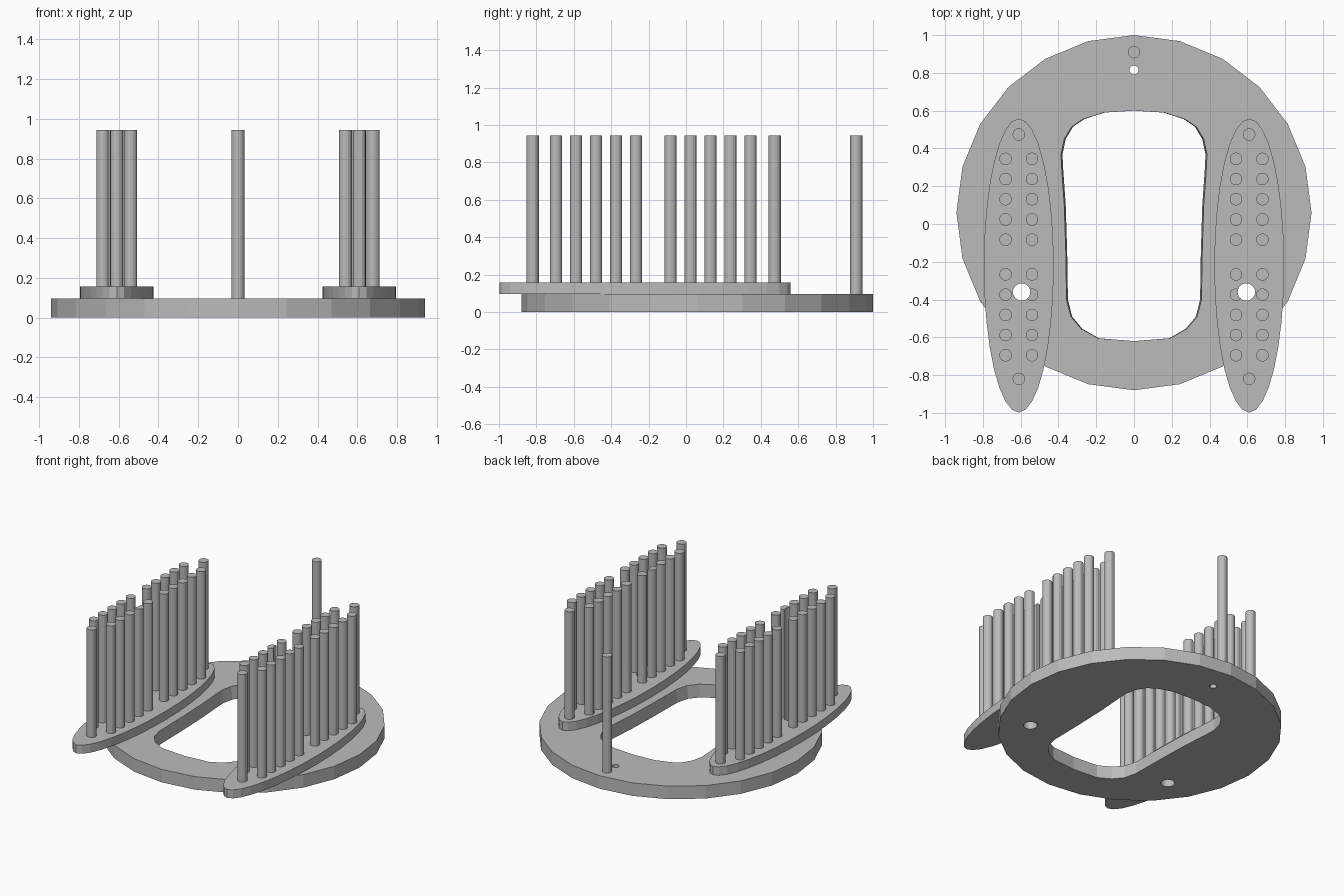
import bpy
import bmesh
from math import cos, sin, pi

cube = bpy.data.objects.get("Cube")
if cube:
    bpy.data.objects.remove(cube, do_unlink=True)

grey = bpy.data.materials.new("plain grey")
grey.use_nodes = True
colour = (0.5, 0.5, 0.5, 1)
grey.diffuse_color = colour
grey.node_tree.nodes["Principled BSDF"].inputs["Base Color"].default_value = colour


def ellipse(cx, cy, rx, ry, sides):
    return [(cx + rx * cos(2 * pi * i / sides), cy + ry * sin(2 * pi * i / sides))
            for i in range(sides)]


def prism(name, outline, z0, z1, base_inset=0.0):
    """Extrude an outline from z0 to z1, optionally narrowing it at the base."""
    bm = bmesh.new()
    low = [bm.verts.new((x * (1 - base_inset), y, z0)) for x, y in outline]
    high = [bm.verts.new((x, y, z1)) for x, y in outline]
    bm.faces.new(low)
    bm.faces.new(high)
    for i in range(len(outline)):
        j = (i + 1) % len(outline)
        bm.faces.new((low[i], low[j], high[j], high[i]))
    bmesh.ops.recalc_face_normals(bm, faces=bm.faces)
    mesh = bpy.data.meshes.new(name)
    bm.to_mesh(mesh)
    bm.free()
    mesh.materials.append(grey)
    obj = bpy.data.objects.new(name, mesh)
    bpy.context.collection.objects.link(obj)
    return obj


def cut(obj, cutter):
    """Subtract the cutter and bake the result into the mesh."""
    mod = obj.modifiers.new("cut", 'BOOLEAN')
    mod.operation = 'DIFFERENCE'
    mod.solver = 'EXACT'
    mod.object = cutter
    bpy.context.view_layer.update()
    graph = bpy.context.evaluated_depsgraph_get()
    mesh = bpy.data.meshes.new_from_object(obj.evaluated_get(graph))
    obj.modifiers.clear()
    obj.data = mesh


BASE_TOP, PLATE_TOP, PEG_TOP = 0.095, 0.157, 0.943
PEG_R = 0.033

# Ring-shaped base with a rounded, slightly tapering opening
base = prism("base_ring", ellipse(0, 0.06, 0.94, 0.94, 24), 0, BASE_TOP)
half = [(0.16, 0.59), (0.27, 0.555), (0.33, 0.515), (0.37, 0.45), (0.387, 0.37),
        (0.385, 0.31), (0.37, 0.1), (0.362, -0.15), (0.358, -0.4), (0.335, -0.49),
        (0.28, -0.555), (0.19, -0.605)]
opening = [(0, 0.6)] + half + [(0, -0.62)] + [(-x, y) for x, y in reversed(half)]
cutters = [prism("opening_cutter", opening, -0.01, BASE_TOP + 0.01, 0.025),
           prism("small_hole_cutter", ellipse(0, 0.815, 0.024, 0.024, 16), -0.1, 0.2)]
for cutter in cutters:
    cut(base, cutter)

# Single peg at the back
prism("back_peg", ellipse(0, 0.91, PEG_R, PEG_R, 16), BASE_TOP, PEG_TOP)

# Two side plates, each with a double row of pegs and a through hole
rows = [s * (0.092 + 0.107 * i) for s in (1, -1) for i in range(5)]
spots = [(dx, dy) for dy in rows for dx in (-0.07, 0.07)] + [(0, 0.647), (0, -0.647)]
for side, sx in (("left", 1), ("right", -1)):
    cx, cy = 0.61 * sx, -0.22
    hx, hy = 0.595 * sx, -0.36
    hole = prism(side + "_hole_cutter", ellipse(hx, hy, 0.046, 0.046, 24), -0.1, 1.1)
    cutters.append(hole)
    plate = prism(side + "_plate", ellipse(cx, cy, 0.185, 0.778, 32), BASE_TOP, PLATE_TOP)
    cut(plate, hole)
    cut(base, hole)
    for n, (dx, dy) in enumerate(spots):
        px, py = cx + dx, cy + 0.048 + dy if abs(dy) < 0.6 else cy + dy
        py = cy + dy + (0.045 if abs(dy) < 0.6 and dy > 0 else 0)
        py -= 0.0 if dy > 0 else -0.045 if abs(dy) < 0.6 else -0.047
        py += 0.047 if dy > 0.6 else 0
        peg = prism(f"{side}_peg_{n + 1}", ellipse(px, py, PEG_R, PEG_R, 16),
                    PLATE_TOP, PEG_TOP)
        if (px - hx) ** 2 + (py - hy) ** 2 < (0.046 + PEG_R) ** 2:
            cut(peg, hole)

for cutter in cutters:
    bpy.data.objects.remove(cutter, do_unlink=True)
